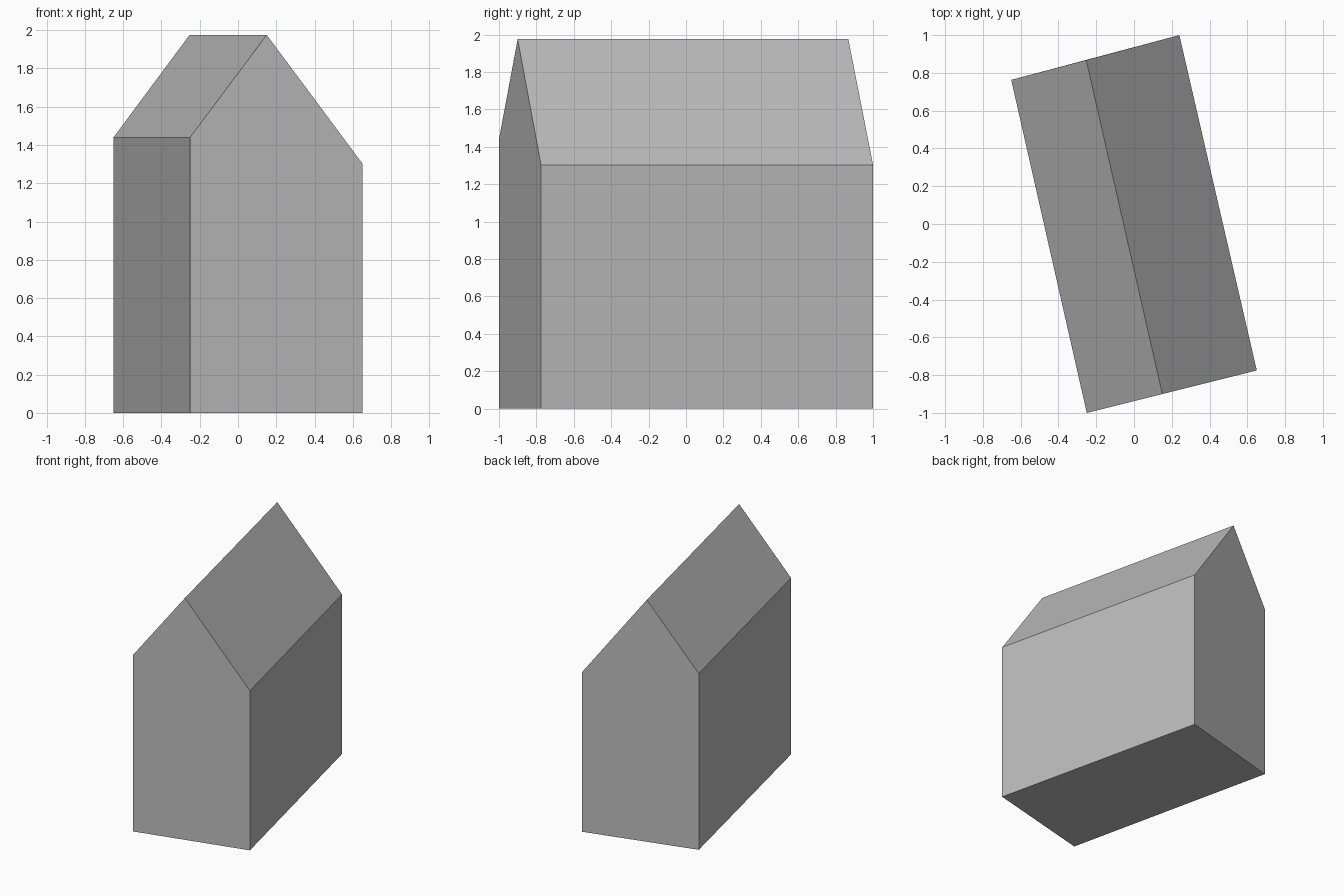
import bpy
import bmesh

cube = bpy.data.objects.get("Cube")
if cube:
    bpy.data.objects.remove(cube, do_unlink=True)

# One plain grey for walls and roof
grey = bpy.data.materials.new("plain_grey")
grey.use_nodes = True
colour = (0.5, 0.5, 0.5, 1)
grey.diffuse_color = colour
grey.node_tree.nodes["Principled BSDF"].inputs["Base Color"].default_value = colour

# Plan positions: left edge, ridge and right edge of each gable
FRONT = [(-0.25, -1.0), (0.15, -0.9), (0.65, -0.775)]
BACK = [(-0.65, 0.763), (-0.253, 0.868), (0.24, 1.0)]
LEFT_EAVE, RIDGE, RIGHT_EAVE = 1.44, 1.975, 1.303


def gable(bm, plan):
    """Five-sided house profile standing on a line in plan."""
    left, mid, right = plan
    points = [(left, 0), (right, 0), (right, RIGHT_EAVE), (mid, RIDGE), (left, LEFT_EAVE)]
    return [bm.verts.new((*p, z)) for p, z in points]


# Gabled building: two end walls joined by floor, side walls and roof slopes
bm = bmesh.new()
front, back = gable(bm, FRONT), gable(bm, BACK)
bm.faces.new(front)
bm.faces.new(back[::-1])
for i in range(len(front)):
    j = (i + 1) % len(front)
    bm.faces.new((front[j], front[i], back[i], back[j]))
bmesh.ops.recalc_face_normals(bm, faces=bm.faces)

mesh = bpy.data.meshes.new("gabled_building")
bm.to_mesh(mesh)
bm.free()
mesh.materials.append(grey)
building = bpy.data.objects.new("gabled_building", mesh)
bpy.context.collection.objects.link(building)
